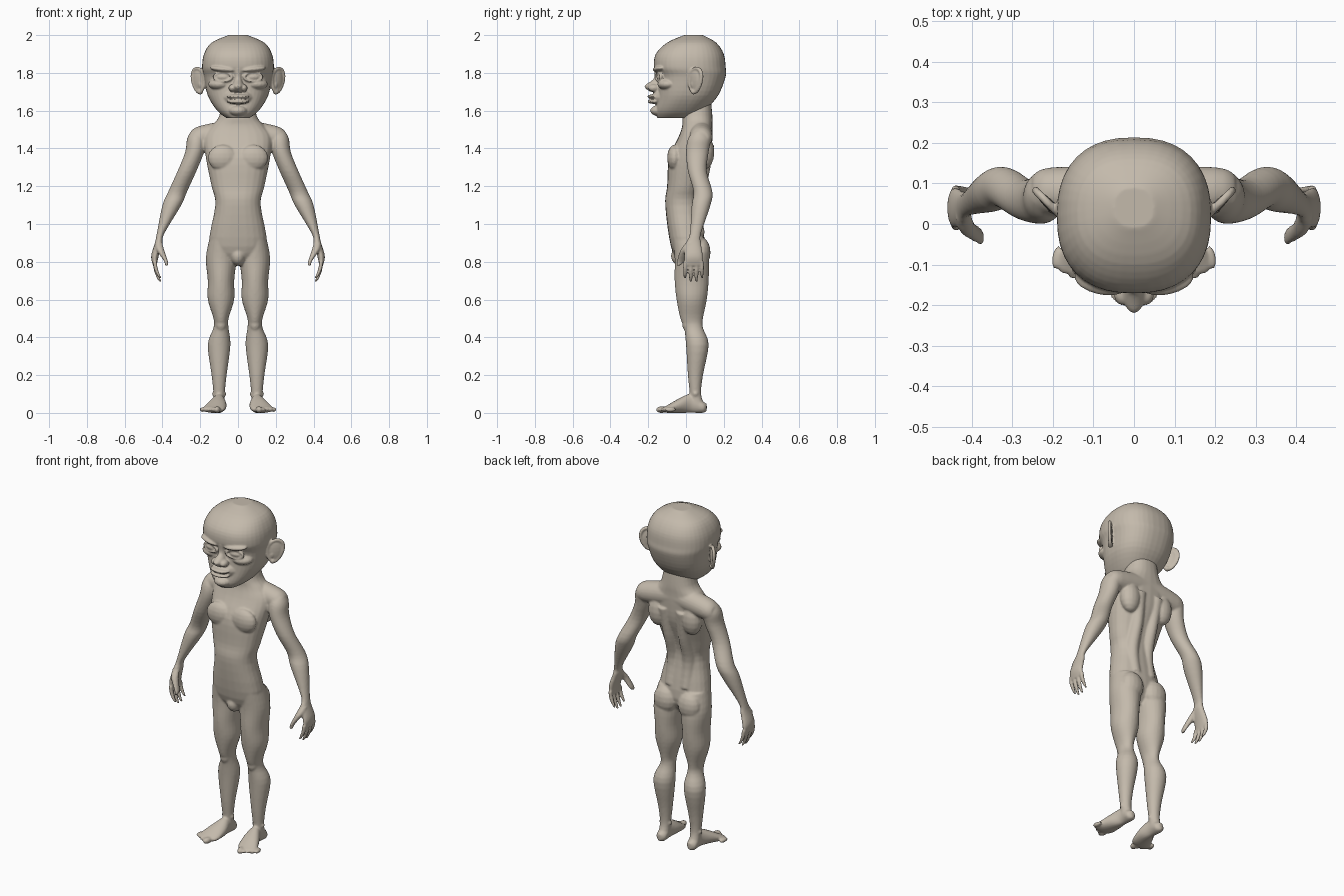
import bpy
import bmesh
from math import cos, sin, pi, copysign
from mathutils import Matrix, Vector, Euler

SIDES = (1, -1)
AXES = {"x": (1, 2, 0), "y": (0, 2, 1), "z": (0, 1, 2)}

if "Cube" in bpy.data.objects:
    bpy.data.objects.remove(bpy.data.objects["Cube"])

skin = bpy.data.materials.new("warm_grey_clay")
skin.use_nodes = True
skin.diffuse_color = (.55, .49, .41, 1)
skin.node_tree.nodes["Principled BSDF"].inputs["Base Color"].default_value = skin.diffuse_color


def loop_angles(count):
    return [2 * pi * k / count for k in range(count)]


def spline(before, start, end, after, t):
    """Catmull-Rom blend between start and end."""
    slope = end - before
    bend = 2 * before - 5 * start + 4 * end - after
    twist = 3 * (start - end) + after - before
    return start + t * (slope + t * (bend + t * twist)) / 2


def signed_power(value, exponent):
    return copysign(abs(value) ** exponent, value)


def bridge(bm, outlines):
    """Join a stack of point rings into a closed tube."""
    rings = [[bm.verts.new(point) for point in outline] for outline in outlines]
    for low, high in zip(rings, rings[1:]):
        for k in range(len(low)):
            bm.faces.new((low[k - 1], low[k], high[k], high[k - 1]))
    bm.faces.new(rings[0][::-1])
    bm.faces.new(rings[-1])


def loft(bm, rows, axis="z", power=2, side=1, steps=4, segments=24):
    """Rounded tube; each row is position, centre u, centre v, radius u, radius v."""
    last = len(rows) - 1
    dense = []
    for i in range(last):
        near = [rows[max(0, i - 1)], rows[i], rows[i + 1], rows[min(last, i + 2)]]
        for step in range(steps):
            dense.append([spline(*values, step / steps) for values in zip(*near)])
    dense.append(rows[last])

    u, v, along = AXES[axis]
    outlines = []
    for position, centre_u, centre_v, radius_u, radius_v in dense:
        outline = []
        for angle in loop_angles(segments):
            point = Vector()
            point[u] = centre_u + radius_u * signed_power(cos(angle), 2 / power)
            point[v] = centre_v + radius_v * signed_power(sin(angle), 2 / power)
            point[along] = position
            point.x *= side
            outline.append(point)
        outlines.append(outline)
    bridge(bm, outlines)


def centred(rows):
    """Place rows of height, centre y and two radii on the middle plane."""
    return [(z, 0, y, radius_x, radius_y) for z, y, radius_x, radius_y in rows]


def ball(bm, centre, size, side=1, tilt=0, turn=0, segments=16):
    """Ellipsoid, optionally rolled about y and turned about z."""
    place = Matrix.LocRotScale(
        Vector((centre[0] * side, centre[1], centre[2])),
        Euler((0, tilt * side, turn * side)),
        Vector(size))
    half = segments // 2
    latitudes = [pi * (k + .2) / (half + .4) for k in range(half + 1)]
    bridge(bm, [[place @ Vector((sin(t) * cos(a), sin(t) * sin(a), -cos(t)))
                 for a in loop_angles(segments)] for t in latitudes])


def finish(bm, name, voxel, rounds):
    """Fuse the overlapping forms into one smooth skin."""
    bmesh.ops.recalc_face_normals(bm, faces=bm.faces)
    mesh = bpy.data.meshes.new(name)
    bm.to_mesh(mesh)
    bm.free()
    mesh.materials.append(skin)
    mesh.shade_smooth()
    obj = bpy.data.objects.new(name, mesh)
    bpy.context.collection.objects.link(obj)
    fuse = obj.modifiers.new("fuse", "REMESH")
    fuse.mode = "VOXEL"
    fuse.voxel_size = voxel
    fuse.use_smooth_shade = True
    soften = obj.modifiers.new("soften", "SMOOTH")
    soften.factor = .5
    soften.iterations = rounds


# Torso and neck
body = bmesh.new()
loft(body, centred([
    (.78, .01, .03, .04), (.88, .01, .15, .09), (1.1, -.02, .12, .09),
    (1.2, -.01, .14, .09), (1.35, .02, .17, .11), (1.46, .05, .18, .09),
    (1.52, .06, .14, .08), (1.57, .06, .1, .08), (1.68, .06, .08, .07)]), power=2.3)
ball(body, (0, -.03, .83), (.04, .05, .05))

for side in SIDES:
    # Chest, shoulder blade, buttock and long back muscle
    ball(body, (.08, -.06, 1.35), (.08, .04, .07), side)
    ball(body, (.11, .1, 1.38), (.06, .05, .09), side)
    ball(body, (.08, .08, .85), (.07, .05, .08), side)
    loft(body, [(.95, .05, .05, .04, .05), (1.1, .05, .03, .04, .05),
                (1.25, .05, .06, .04, .06), (1.42, .06, .09, .05, .06)], side=side)

    # Shoulder ridge
    loft(body, [(0, .08, 1.49, .06, .07), (.2, .08, 1.46, .06, .06),
                (.25, .08, 1.45, .04, .04)], axis="x", side=side)

    # Arm running into the palm
    loft(body, [
        (1.49, .22, .07, .03, .03), (1.45, .22, .07, .05, .06), (1.38, .23, .06, .05, .06),
        (1.28, .27, .06, .05, .05), (1.17, .32, .09, .05, .05), (1.1, .35, .08, .05, .05),
        (.95, .41, .05, .02, .03), (.9, .42, .04, .02, .04), (.83, .44, .04, .02, .05),
        (.78, .44, .04, .01, .05)], side=side)

    # Fingers, the middle ones longest, all curling inward
    for finger in range(4):
        offset = finger - 1.5
        reach = .11 - .01 * offset ** 2
        rows = []
        for t in (0, .4, .7, .9, 1):
            radius = .011 - .005 * t ** 4
            rows.append((.8 - reach * t, .44 - .03 * t ** 2, .04 + .03 * offset, radius, radius))
        loft(body, rows, side=side)

    # Thumb
    loft(body, [(.9, .42, .02, .02, .02), (.86, .41, -.01, .02, .02),
                (.8, .38, -.03, .01, .02), (.78, .38, -.04, .01, .01)], side=side)

    # Leg and kneecap
    loft(body, [
        (.93, .09, .01, .06, .08), (.82, .09, .03, .08, .09), (.7, .09, .03, .07, .09),
        (.6, .09, .03, .07, .08), (.5, .09, .03, .04, .06), (.45, .09, .04, .04, .05),
        (.36, .1, .06, .06, .06), (.2, .1, .05, .04, .04), (.1, .1, .05, .03, .03),
        (.04, .1, .06, .03, .04)], side=side)
    ball(body, (.09, .01, .47), (.03, .03, .04), side)

    # Ankle bones, foot and toes
    ball(body, (.1, .05, .1), (.04, .02, .02), side)
    loft(body, [(.11, .1, .03, .01, .02), (.09, .1, .03, .03, .03), (.03, .1, .05, .03, .05),
                (-.03, .11, .04, .05, .04), (-.1, .13, .02, .06, .02),
                (-.12, .14, .02, .04, .01)], axis="y", side=side)
    for toe in range(5):
        radius = .012 if toe else .018
        ball(body, (.11 + .02 * toe, -.13 + .012 * toe, .017), (radius, .03, radius), side, turn=.2)
finish(body, "body", voxel=.006, rounds=4)

# Skull and jaw
head = bmesh.new()
loft(head, centred([
    (2, .04, .05, .05), (1.96, .03, .14, .13), (1.9, .02, .18, .18), (1.83, .02, .19, .19),
    (1.78, .03, .18, .18), (1.68, .01, .16, .16), (1.6, -.03, .11, .13),
    (1.56, -.05, .06, .1)]), power=2.4, segments=40)

# Nose
loft(head, centred([(1.82, -.14, .03, .03), (1.77, -.14, .02, .03),
                    (1.73, -.16, .03, .06), (1.7, -.15, .02, .04)]))

# Muzzle, lips and chin
ball(head, (0, -.12, 1.67), (.08, .06, .05))
for lip_height in (1.675, 1.648):
    ball(head, (0, -.17, lip_height), (.06, .035, .012))
ball(head, (0, -.14, 1.6), (.05, .05, .03))

for side in SIDES:
    # Nostril wing, brow, cheekbone and eyeball
    ball(head, (.03, -.17, 1.72), (.02, .03, .02), side)
    ball(head, (.08, -.14, 1.82), (.07, .035, .016), side, tilt=-.1, turn=.2)
    ball(head, (.1, -.1, 1.74), (.06, .05, .03), side, turn=.4)
    ball(head, (.08, -.13, 1.778), (.043, .026, .02), side, turn=.2)

    # Eyelid rim
    for angle in loop_angles(32):
        across = .047 * cos(angle)
        centre = (.08 + across, -.145 + across / 4, 1.778 + .023 * sin(angle))
        ball(head, centre, (.007, .009, .006), side, segments=8)

    # Ear: thin shell, raised rim wider at the top, inner fold and lobe
    ball(head, (.21, .05, 1.76), (.04, .012, .06), side, turn=pi / 4)
    for angle in loop_angles(40):
        spread = .03 * cos(angle) + .006 * sin(angle) * (1 + cos(angle))
        centre = (.21 + spread, .05 + spread, 1.76 + .063 * sin(angle))
        ball(head, centre, (.01, .012, .01), side, segments=8)
    ball(head, (.2, .035, 1.74), (.01, .01, .02), side)
    ball(head, (.2, .04, 1.7), (.015, .015, .015), side)
finish(head, "head", voxel=.005, rounds=3)
